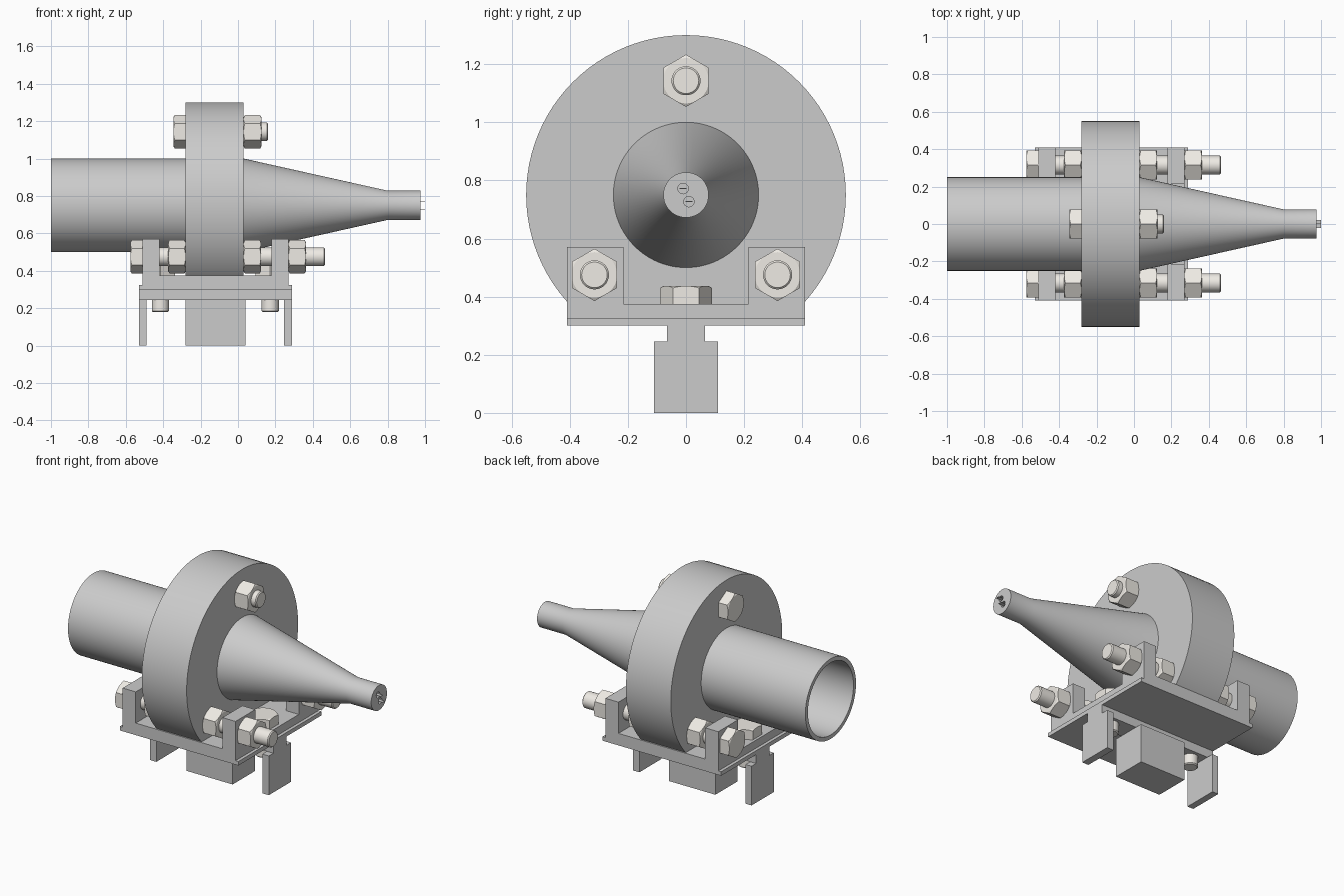
import bpy, bmesh, math
from mathutils import Matrix, Vector

if "Cube" in bpy.data.objects:
    bpy.data.objects.remove(bpy.data.objects["Cube"])

steel = bpy.data.materials.new("light_steel")
steel.diffuse_color = (0.86, 0.83, 0.78, 1)
steel.use_nodes = True
steel.node_tree.nodes["Principled BSDF"].inputs["Base Color"].default_value = steel.diffuse_color

ALONG_X = Matrix.Rotation(math.pi / 2, 4, 'Y')        # local z -> world x
UPRIGHT = Matrix.Rotation(math.pi / 2, 4, 'Z')


def finish(name, bm, mat=None, smooth=None):
    bmesh.ops.remove_doubles(bm, verts=bm.verts, dist=1e-5)
    bmesh.ops.recalc_face_normals(bm, faces=bm.faces)
    me = bpy.data.meshes.new(name)
    bm.to_mesh(me)
    bm.free()
    ob = bpy.data.objects.new(name, me)
    bpy.context.collection.objects.link(ob)
    if mat:
        me.materials.append(mat)
    if smooth:
        shade(ob, smooth)
    return ob


def shade(ob, angle):
    bpy.ops.object.select_all(action='DESELECT')
    ob.select_set(True)
    bpy.context.view_layer.objects.active = ob
    bpy.ops.object.shade_smooth_by_angle(angle=math.radians(angle))


def lathe(profile, n, closed=False):
    """Revolve (radius, height) points around local z."""
    bm = bmesh.new()
    vs = [bm.verts.new((r, 0, h)) for r, h in profile]
    es = [bm.edges.new(p) for p in zip(vs, vs[1:])]
    if closed:
        es.append(bm.edges.new((vs[-1], vs[0])))
    bmesh.ops.spin(bm, geom=vs + es, cent=(0, 0, 0), axis=(0, 0, 1),
                   angle=2 * math.pi, steps=n)
    bmesh.ops.remove_doubles(bm, verts=bm.verts, dist=1e-5)
    return bm


def box(name, x0, x1, y0, y1, z0, z1):
    bm = bmesh.new()
    bmesh.ops.create_cube(bm, size=1)
    bmesh.ops.scale(bm, vec=(x1 - x0, y1 - y0, z1 - z0), verts=bm.verts)
    bmesh.ops.translate(bm, vec=((x0 + x1) / 2, (y0 + y1) / 2, (z0 + z1) / 2), verts=bm.verts)
    return finish(name, bm)


def hexagon(name, matrix, h0, h1, cut0=True, cut1=True, r=0.09, n=48):
    """Hex prism with conical corner chamfers on the chosen ends."""
    bm = bmesh.new()
    a = r * math.cos(math.pi / 6)
    rings = [[], [], [], []]
    for i in range(n):
        t = 2 * math.pi * i / n
        rad = a / math.cos((t % (math.pi / 3)) - math.pi / 6)
        drop = (rad - a) * 0.6
        for ring, (q, h) in zip(rings, ((a if cut0 else rad, h0),
                                        (rad, h0 + drop * cut0),
                                        (rad, h1 - drop * cut1),
                                        (a if cut1 else rad, h1))):
            ring.append(bm.verts.new((q * math.cos(t), q * math.sin(t), h)))
    bm.faces.new(rings[0])
    bm.faces.new(rings[3])
    for lo, hi in zip(rings, rings[1:]):
        for i in range(n):
            j = (i + 1) % n
            bm.faces.new((lo[i], lo[j], hi[j], hi[i]))
    bmesh.ops.dissolve_degenerate(bm, dist=1e-6, edges=bm.edges)
    bm.transform(matrix)
    return finish(name, bm, steel, 25)


def rod(name, matrix, h0, h1, r=0.05):
    c = 0.006
    bm = lathe([(0, h0), (r - c, h0), (r, h0 + c), (r, h1 - c), (r - c, h1), (0, h1)], 32)
    bm.transform(matrix)
    return finish(name, bm, steel, 30)


# Hollow pipe, flange and nozzle in one turned body, cut flat underneath
bm = lathe([(0.25, -1), (0.25, -0.28), (0.55, -0.28), (0.55, 0.03), (0.25, 0.03),
            (0.078, 0.80), (0.078, 0.975), (0, 0.975), (0, 0.86), (0.055, 0.86),
            (0.055, 0.80), (0.225, 0.03), (0.225, -1), (0.25, -1)], 96)
bm.transform(Matrix.Translation((0, 0, 0.75)) @ ALONG_X)
cut = bmesh.ops.bisect_plane(bm, geom=bm.verts[:] + bm.edges[:] + bm.faces[:],
                             plane_co=(0, 0, 0.375), plane_no=(0, 0, -1), clear_outer=True)
bmesh.ops.holes_fill(bm, edges=[e for e in bm.edges if e.is_boundary])
body = finish("flanged_nozzle_body", bm)

# Two wire holes in the tip, each with a thin contact blade
for i, (y, z) in enumerate(((-0.01, 0.772), (0.01, 0.727))):
    bm = lathe([(0, 0.90), (0.018, 0.90), (0.018, 1.1), (0, 1.1)], 24)
    bm.transform(Matrix.Translation((0, y, z)) @ ALONG_X)
    cutter = finish("hole_cutter", bm)
    cutter.hide_render = True
    mod = body.modifiers.new("hole", 'BOOLEAN')
    mod.object = cutter
    mod.solver = 'EXACT'
    bpy.context.view_layer.objects.active = body
    bpy.ops.object.modifier_apply(modifier=mod.name)
    bpy.data.objects.remove(cutter)
    box(f"contact_blade_{i}", 0.89, 1.0, y - 0.012, y + 0.012, z - 0.0015, z + 0.0015)
shade(body, 30)

# Cradle: tray, plate, beam and four upright lugs
box("tray", -0.51, 0.27, -0.41, 0.41, 0.325, 0.375)
box("base_plate", -0.53, 0.29, -0.41, 0.41, 0.30, 0.325)
box("beam", -0.53, 0.29, -0.065, 0.065, 0.245, 0.30)
for s in (-1, 1):
    y0, y1 = sorted((s * 0.215, s * 0.41))
    for end, x in (("rear", -0.51), ("front", 0.18)):
        box(f"{end}_lug", x, x + 0.09, y0, y1, 0.375, 0.57)

# Feet below the beam
box("rear_foot", -0.53, -0.488, -0.11, 0.11, 0, 0.245)
box("centre_block", -0.28, 0.04, -0.11, 0.11, 0, 0.245)
box("front_foot", 0.245, 0.29, -0.11, 0.11, 0, 0.245)

# Top flange bolt
m = Matrix.Translation((0, 0, 1.143)) @ ALONG_X
hexagon("top_bolt_head", m, -0.345, -0.28, True, False)
rod("top_bolt_shank", m, -0.30, 0.16)
hexagon("top_bolt_nut", m, 0.03, 0.125)

# Lower bolts tying the flange to the lugs
for y in (-0.315, 0.315):
    m = Matrix.Translation((0, y, 0.475)) @ ALONG_X
    hexagon("lower_bolt_head", m, -0.575, -0.51, True, False)
    rod("lower_bolt_shank", m, -0.53, 0.465)
    for h in (-0.373, 0.03, 0.27):
        hexagon("lower_bolt_nut", m, h, h + 0.093)

# Vertical bolts through tray and beam
for x in (-0.415, 0.172):
    m = Matrix.Translation((x, 0, 0)) @ UPRIGHT
    hexagon("beam_bolt_head", m, 0.375, 0.437, False, True)
    rod("beam_bolt_shank", m, 0.18, 0.39, 0.046)
